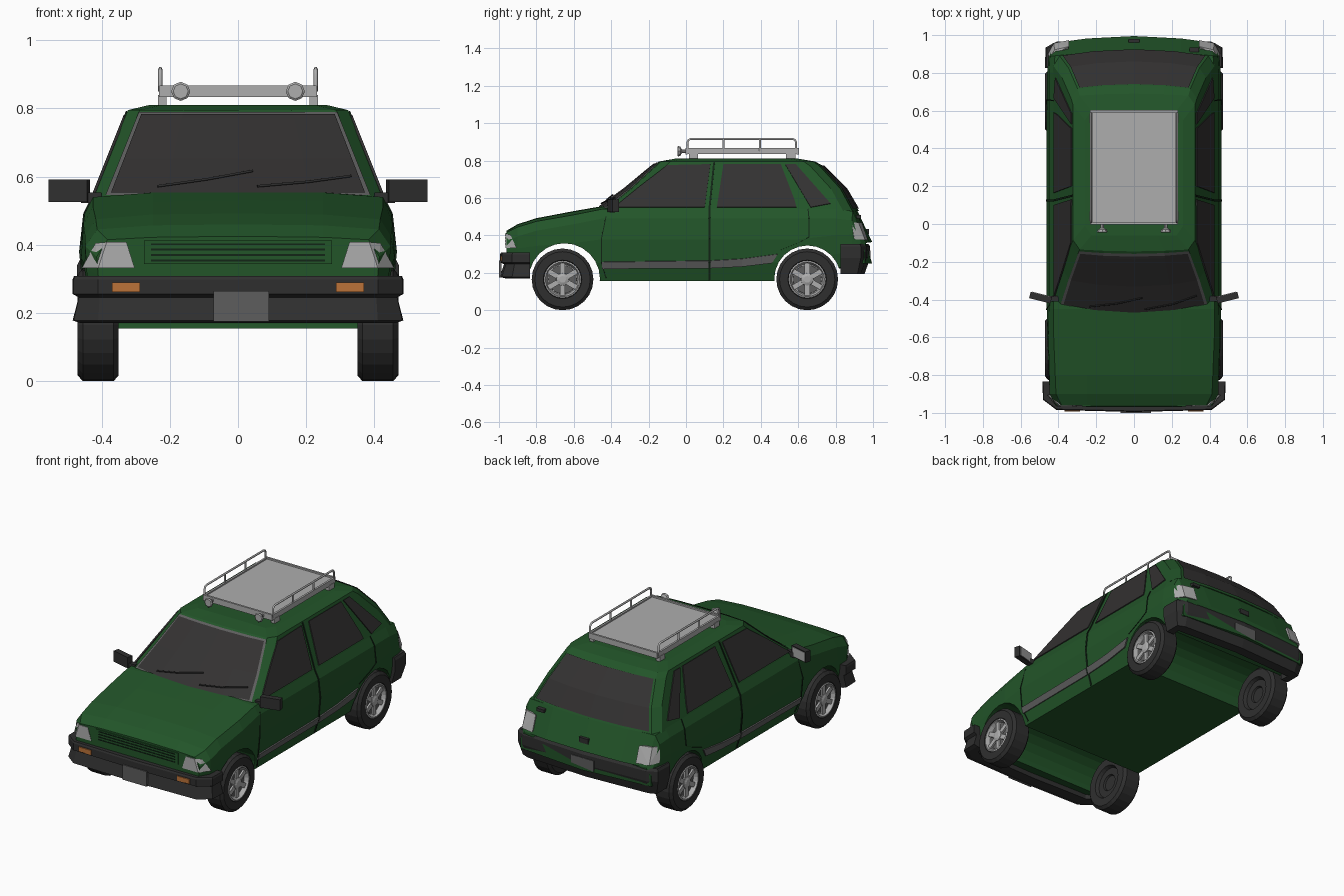
import bpy, bmesh, math
from mathutils import Matrix, Vector

if "Cube" in bpy.data.objects:
    bpy.data.objects.remove(bpy.data.objects["Cube"])


def material(name, r, g, b):
    m = bpy.data.materials.new(name)
    m.diffuse_color = (r, g, b, 1)
    m.use_nodes = True
    m.node_tree.nodes["Principled BSDF"].inputs["Base Color"].default_value = m.diffuse_color
    return m


GREEN = material("green_paint", .016, .09, .022)
GLASS = material("dark_glass", .033, .031, .031)
BLACK = material("black_plastic", .028, .028, .028)
SEAM = material("seam", .006, .018, .008)
TRIM = material("grey_trim", .11, .11, .11)
LIGHT = material("light_grey", .42, .42, .42)
ORANGE = material("orange_lens", .5, .17, .04)


def finish(name, bm, mat):
    bmesh.ops.recalc_face_normals(bm, faces=bm.faces)
    me = bpy.data.meshes.new(name)
    bm.to_mesh(me)
    bm.free()
    if mat:
        me.materials.append(mat)
    ob = bpy.data.objects.new(name, me)
    bpy.context.collection.objects.link(ob)
    return ob


def loft(name, rings, mat):
    bm = bmesh.new()
    rows = [[bm.verts.new(p) for p in r] for r in rings]
    n = len(rows[0])
    for a, b in zip(rows, rows[1:]):
        for i in range(n):
            bm.faces.new((a[i], a[(i + 1) % n], b[(i + 1) % n], b[i]))
    bm.faces.new(rows[0])
    bm.faces.new(rows[-1])
    return finish(name, bm, mat)


def lathe(name, profile, segs, mat, M):
    # profile of (offset along local x, radius)
    step = 2 * math.pi / segs
    return loft(name, [[M @ Vector((a, r * math.cos(i * step), r * math.sin(i * step)))
                        for i in range(segs)] for a, r in profile], mat)


def boxes(name, size, places, mat):
    bm = bmesh.new()
    for p in places:
        M = p if isinstance(p, Matrix) else Matrix.Translation(p)
        bmesh.ops.create_cube(bm, size=1, matrix=M @ Matrix.Diagonal((*size, 1)))
    return finish(name, bm, mat)


def hulls(name, pts, mat):
    # convex lump, one on each side
    bm = bmesh.new()
    for s in (1, -1):
        vs = [bm.verts.new((s * x, y, z)) for x, y, z in pts]
        bmesh.ops.convex_hull(bm, input=vs)
    return finish(name, bm, mat)


def tube(name, paths, radius, mat):
    cu = bpy.data.curves.new(name, 'CURVE')
    cu.dimensions = '3D'
    cu.bevel_depth, cu.bevel_resolution, cu.use_fill_caps = radius, 1, True
    for path in paths:
        sp = cu.splines.new('POLY')
        sp.points.add(len(path) - 1)
        for q, p in zip(sp.points, path):
            q.co = (*p, 1)
    cu.materials.append(mat)
    ob = bpy.data.objects.new(name, cu)
    bpy.context.collection.objects.link(ob)


def interp(t, xs, ys):
    if t <= xs[0]:
        return ys[0]
    for i in range(len(xs) - 1):
        if t <= xs[i + 1]:
            return ys[i] + (ys[i + 1] - ys[i]) * (t - xs[i]) / (xs[i + 1] - xs[i])
    return ys[-1]


def mirrored(half):
    return half + [(-x, y, z) for x, y, z in half[-2:0:-1]]


# Side surface: half width at a given length and height
def taper(y):
    return interp(y, [-.96, -.9, -.6, .8, .885, .95], [.9, .972, 1, 1, .985, .955])


def side_x(y, z):
    return taper(y) * interp(z, [.155, .254, .38, .49, .54, .79], [.42, .45, .462, .45, .425, .325])


# Lower body: y, floor height, edge height, centre height, rear bulge
stations = [(-.96, .2, .415, .425, 0), (-.9, .2, .445, .46, 0), (-.8, .18, .475, .492, 0),
            (-.6, .155, .51, .53, 0), (-.45, .155, .54, .556, 0), (-.4, .155, .54, .558, 0),
            (.6, .155, .54, .545, 0), (.8, .22, .54, .545, .01), (.885, .25, .53, .535, .03),
            (.95, .25, .36, .365, .045)]
rings = []
for y, zf, he, hc, b in stations:
    half = [(0, zf)]
    for f in (0, .295, .67, 1):
        z = zf + (he - .05 - zf) * f
        half.append((side_x(y, z) if he > .5 or y < 0 else taper(y) * .455, z))
    half += [(.425 * taper(y), he), (.25, hc - .003), (0, hc)]
    rings.append(mirrored([(x, y + b * (1 - (x / .465) ** 2), z) for x, z in half]))
body = loft("lower_body", rings, GREEN)

# Wheel arches
for name, y, r in (("front", -.65, .19), ("rear", .65, .178)):
    cut = lathe(name + "_arch_cutter", [(-.7, r), (.7, r)], 24, None, Matrix.Translation((0, y, .168)))
    cut.hide_render = True
    cut.hide_viewport = True
    mod = body.modifiers.new(name + "_arch", 'BOOLEAN')
    mod.operation, mod.object, mod.solver = 'DIFFERENCE', cut, 'EXACT'

# Cabin, described by height levels
Z = [.53, .65, .77, .795, .81]
CAB = dict(w=[.429, .381, .333, .323, .26], yf=[-.44, -.29, -.16, -.135, -.06], bf=[.05, .035, .02, .01, 0],
           yr=[.89, .825, .715, .68, .6], br=[.035, .03, .02, .01, 0])


def screen(u, z, front, out=0.0):
    # point on the windscreen or rear screen, u from -1 to 1
    c = {k: interp(z, Z, v) for k, v in CAB.items()}
    k = interp(abs(u), [0, .55, 1], [1, .7, 0])
    y = c['yf'] - c['bf'] * k - out if front else c['yr'] + c['br'] * k + out
    return (u * (c['w'] - .035), y, z + out * .5)


rings = []
for i, z in enumerate(Z):
    w = CAB['w'][i]
    half = [screen(u, z, True) for u in (0, .55, 1)]
    half += [(w, CAB['yf'][i] + .05, z), (w, CAB['yr'][i] - .05, z)]
    rings.append(mirrored(half + [screen(u, z, False) for u in (1, .55, 0)]))
loft("cabin", rings, GREEN)


def screen_panel(name, u, zs, front, out, mat):
    us = (-u, -.55, 0, .55, u)
    bm = bmesh.new()
    g = [[bm.verts.new(screen(a, z, front, out)) for a in us] for z in zs]
    for a, b in zip(g, g[1:]):
        for i in range(4):
            bm.faces.new((a[i], a[i + 1], b[i + 1], b[i]))
    finish(name, bm, mat)


screen_panel("windscreen_trim", 1.0, (.545, .65, .77, .788), True, .003, TRIM)
screen_panel("windscreen", .965, (.55, .65, .77, .78), True, .007, GLASS)
screen_panel("rear_screen", .97, (.54, .65, .77), False, .006, GLASS)
tube("wiper", [[screen(u, z, True, .014) for u, z in p] for p in
               (((-.62, .565), (-.25, .585), (.12, .61)), ((.15, .565), (.55, .578), (.9, .595)))], .004, BLACK)


# Panels lying on both body sides, given as (y, z) polygons
def side_panels(name, polys, mat, out=.002):
    bm = bmesh.new()
    for poly in polys:
        for s in (1, -1):
            bm.faces.new([bm.verts.new((s * (side_x(y, z) + out), y, z)) for y, z in poly[::s]])
    ob = finish(name, bm, mat)
    mod = ob.modifiers.new("thickness", 'SOLIDIFY')
    mod.thickness, mod.offset = .008, 0


def seam(pts, w=.006):
    return [[a, b, (b[0] + w, b[1] + w / 3), (a[0] + w, a[1] + w / 3)] for a, b in zip(pts, pts[1:])]


side_panels("side_window", [
    [(-.385, .55), (.10, .55), (.13, .78), (-.1, .775), (-.25, .66)],
    [(.165, .55), (.59, .55), (.58, .59), (.507, .78), (.2, .78)],
    [(.667, .55), (.773, .57), (.587, .78), (.53, .78)]], GLASS)
side_panels("side_stripe", [[(-.45, .222), (.12, .225), (.12, .265), (-.45, .258)],
                            [(.13, .225), (.3, .233), (.3, .275), (.13, .265)],
                            [(.3, .233), (.46, .252), (.49, .3), (.3, .275)]], TRIM, .004)
side_panels("door_seam", seam([(.12, .16), (.12, .254), (.12, .38), (.12, .49), (.12, .54), (.145, .788)], .01)
            + seam([(.65, .54), (.655, .49), (.655, .39), (.6, .36), (.5, .32)], .005)
            + seam([(-.43, .5), (-.455, .38), (-.455, .254), (-.43, .17)], .005), SEAM, 0)


# Bumpers: plan path with inward direction, profile of (inset, height)
def bumper(name, path, profile):
    full = [(-x, y, -dx, dy) for x, y, dx, dy in path[:0:-1]] + path
    loft(name, [[(x + dx * o, y + dy * o, z) for o, z in profile] for x, y, dx, dy in full], BLACK)


bumper("front_bumper", [(0, -.995, 0, 1), (.41, -.985, -.2, 1), (.482, -.93, -.7, .6), (.485, -.835, -.8, 0)],
       [(.09, .305), (.005, .308), (0, .298), (0, .256), (.022, .246), (0, .178), (.03, .17), (.09, .17)])
bumper("rear_bumper", [(0, .985, 0, -1), (.41, .965, -.2, -1), (.468, .935, -.7, -.6), (.472, .825, -.8, 0)],
       [(.09, .355), (.01, .355), (0, .34), (0, .28), (.03, .195), (.09, .195)])

# Plates, lamps, grille and tail fittings
boxes("front_plate", (.163, .014, .09), [(.009, -.993, .22)], TRIM)
boxes("rear_plate", (.15, .014, .07), [(0, .98, .285)], TRIM)
boxes("turn_signal", (.082, .02, .028), [(s * .328, -.983, .276) for s in (1, -1)], ORANGE)
hulls("headlight", [(.303, -.966, .332), (.41, -.966, .332), (.385, -.966, .408), (.327, -.966, .408),
                    (.458, -.905, .332), (.418, -.94, .405), (.34, -.92, .37)], LIGHT)
hulls("tail_light", [(.345, .94, .47), (.345, .973, .375), (.42, .922, .47), (.425, .958, .375),
                     (.445, .885, .47), (.456, .9, .38), (.36, .87, .42)], LIGHT)
boxes("grille_panel", (.55, .01, .07), [(0, -.961, .378)], GREEN)
boxes("grille_slot", (.51, .006, .005), [(0, -.966, z) for z in (.354, .37, .386, .402)], SEAM)
boxes("hatch_handle", (.06, .025, .03), [(0, .967, .42)], BLACK)
boxes("hatch_latch", (.05, .025, .018), [(.32, .922, .5)], BLACK)

# Door mirrors
for s, side in ((1, "right"), (-1, "left")):
    M = Matrix.Translation((s * .495, -.39, .558)) @ Matrix.Rotation(s * math.radians(14), 4, 'Z')
    boxes(side + "_mirror", (.116, .034, .066), [M], BLACK)
    boxes(side + "_mirror_glass", (.1, .004, .054), [M @ Matrix.Translation((0, .018, 0))], LIGHT)
    boxes(side + "_mirror_arm", (.06, .03, .03), [(s * .43, -.395, .538)], BLACK)

# Wheels
for s, side in ((1, "right"), (-1, "left")):
    for y, end in ((-.66, "front"), (.648, "rear")):
        n = end + "_" + side
        M = Matrix.Translation((s * .41, y, .165)) @ Matrix.Diagonal((s, 1, 1, 1))
        lathe(n + "_tyre", [(-.03, .045), (-.04, .05), (-.04, .09), (-.06, .1), (-.06, .148), (-.045, .165),
                            (.045, .165), (.06, .148), (.06, .103), (.025, .095)], 24, BLACK, M)
        lathe(n + "_rim", [(.02, .1), (.058, .1), (.061, .092), (.036, .082)], 24, LIGHT, M)
        lathe(n + "_rim_gap", [(.03, .08), (.038, .076)], 24, TRIM, M)
        lathe(n + "_hub", [(.03, .036), (.052, .033), (.058, .018)], 12, LIGHT, M)
        boxes(n + "_spokes", (.022, .028, .07),
              [M @ Matrix.Rotation(i * math.pi / 3, 4, 'X') @ Matrix.Translation((.038, 0, .053))
               for i in range(6)], LIGHT)

# Roof rack with rails, feet and two lamps
boxes("rack_tray", (.44, .59, .018), [(0, .3, .849)], LIGHT)
boxes("rack_side", (.012, .6, .032), [(s * .226, .3, .85) for s in (1, -1)], LIGHT)
boxes("rack_end", (.46, .012, .034), [(0, y, .85) for y in (.003, .597)], LIGHT)
boxes("rack_foot", (.025, .05, .04), [(s * .222, y, .82) for s in (1, -1) for y in (.04, .56)], LIGHT)
rails = []
for x in (-.228, .228):
    rails.append([(x, y, z) for y, z in ((.008, .85), (.008, .9), (.014, .911), (.026, .916),
                                         (.57, .916), (.582, .911), (.588, .9), (.588, .85))])
    rails += [[(x, y, .85), (x, y, .916)] for y in (.2, .395)]
tube("rack_rail", rails, .006, LIGHT)
for s, side in ((1, "right"), (-1, "left")):
    M = Matrix.Translation((s * .168, -.01, .85)) @ Matrix.Rotation(-math.pi / 2, 4, 'Z')
    lathe(side + "_roof_lamp", [(-.01, .008), (.012, .01), (.02, .024), (.032, .028), (.036, .022)], 8, LIGHT, M)
